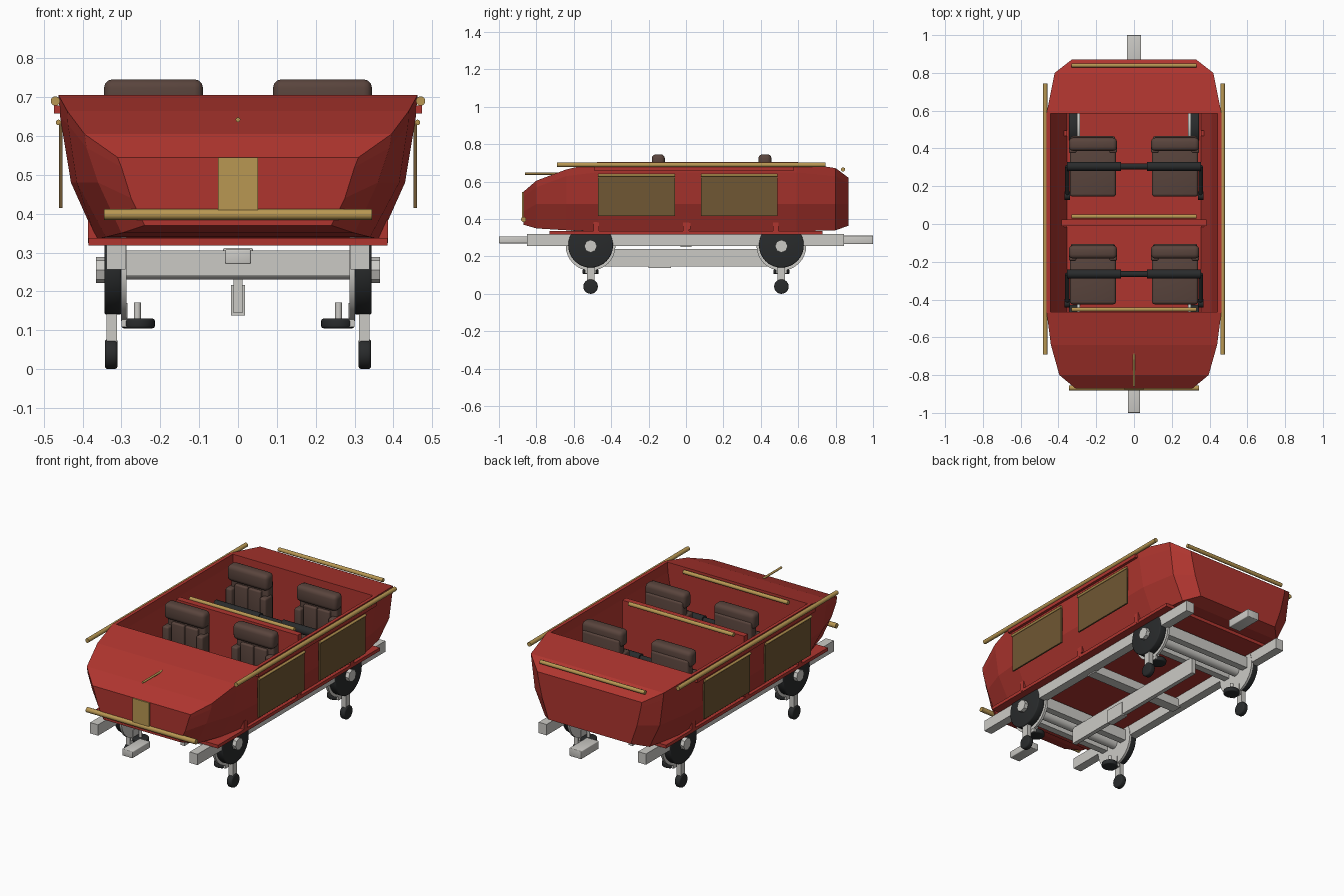
import bpy, bmesh, math
from mathutils import Vector

cube = bpy.data.objects.get("Cube")
if cube:
    bpy.data.objects.remove(cube, do_unlink=True)


def material(name, color):
    m = bpy.data.materials.new(name)
    m.use_nodes = True
    m.diffuse_color = (*color, 1)
    m.node_tree.nodes["Principled BSDF"].inputs["Base Color"].default_value = (*color, 1)
    return m


RED = material("red_paint", (0.43, 0.036, 0.028))
GOLD = material("gold_trim", (0.48, 0.31, 0.085))
BRONZE = material("bronze_panel", (0.16, 0.095, 0.033))
BROWN = material("brown_leather", (0.10, 0.058, 0.046))
BLACK = material("black_rubber", (0.022, 0.024, 0.025))
GREY = material("grey_steel", (0.60, 0.59, 0.56))


def finish(name, bm, mat, smooth=False):
    bmesh.ops.recalc_face_normals(bm, faces=bm.faces)
    mesh = bpy.data.meshes.new(name)
    bm.to_mesh(mesh)
    bm.free()
    ob = bpy.data.objects.new(name, mesh)
    bpy.context.collection.objects.link(ob)
    mesh.materials.append(mat)
    if smooth:
        bpy.ops.object.select_all(action='DESELECT')
        bpy.context.view_layer.objects.active = ob
        ob.select_set(True)
        bpy.ops.object.shade_smooth_by_angle(angle=math.radians(35))
    return ob


def box(name, x, y, z, mat, bevel=0):
    """Box from (low, high) ranges."""
    bm = bmesh.new()
    bmesh.ops.create_cube(bm, size=1)
    for v in bm.verts:
        v.co = [r[0] + (c + 0.5) * (r[1] - r[0]) for r, c in zip((x, y, z), v.co)]
    if bevel:
        bmesh.ops.bevel(bm, geom=bm.edges[:], offset=bevel, segments=3, profile=0.5, affect='EDGES')
    return finish(name, bm, mat, bevel > 0)


def rod(name, a, b, r, mat, sides=20, bevel=0):
    """Cylinder between two points."""
    a, b = Vector(a), Vector(b)
    bm = bmesh.new()
    bmesh.ops.create_cone(bm, cap_ends=True, segments=sides, radius1=r, radius2=r, depth=(b - a).length)
    if bevel:
        rims = [e for e in bm.edges if abs(e.verts[0].co.z - e.verts[1].co.z) < 1e-5]
        bmesh.ops.bevel(bm, geom=rims, offset=bevel, segments=3, profile=0.5, affect='EDGES')
    turn = (b - a).to_track_quat('Z', 'Y')
    for v in bm.verts:
        v.co = turn @ v.co + (a + b) / 2
    return finish(name, bm, mat, True)


def loft(name, sections, mat):
    """Closed symmetric body through half sections listed bottom to top."""
    bm = bmesh.new()
    rings = []
    for y, half in sections:
        pts = half + [(-x, z) for x, z in reversed(half)]
        rings.append([bm.verts.new((x, y, z)) for x, z in pts])
    n = len(rings[0])
    for p, q in zip(rings, rings[1:]):
        for i in range(n):
            bm.faces.new((p[i], p[(i + 1) % n], q[(i + 1) % n], q[i]))
    bm.faces.new(rings[0])
    bm.faces.new(rings[-1])
    return finish(name, bm, mat)


# Hull with hollow cockpit
middle = [(0.365, 0.335), (0.43, 0.48), (0.458, 0.65), (0.462, 0.705)]
hull = loft("hull", [
    (-0.87, [(0.24, 0.37), (0.275, 0.44), (0.30, 0.52), (0.31, 0.545)]),
    (-0.80, [(0.30, 0.35), (0.36, 0.48), (0.39, 0.57), (0.395, 0.605)]),
    (-0.64, [(0.34, 0.34), (0.415, 0.48), (0.438, 0.63), (0.44, 0.665)]),
    (-0.47, middle),
    (0.59, middle),
    (0.80, [(0.33, 0.34), (0.395, 0.48), (0.415, 0.63), (0.42, 0.672)]),
    (0.87, [(0.26, 0.365), (0.30, 0.48), (0.325, 0.59), (0.33, 0.62)]),
], RED)
inner = [(0.355, 0.347), (0.41, 0.48), (0.44, 0.65), (0.445, 0.75)]
cutter = loft("cockpit_cutter", [(-0.465, inner), (0.585, inner)], RED)
cutter.hide_render = True
cut = hull.modifiers.new("cockpit", 'BOOLEAN')
cut.operation = 'DIFFERENCE'
cut.solver = 'EXACT'
cut.object = cutter
bpy.context.view_layer.objects.active = hull
bpy.ops.object.modifier_apply(modifier=cut.name)
bpy.data.objects.remove(cutter, do_unlink=True)

# Divider, base ledge and cross trim
box("divider_wall", (-0.385, 0.385), (-0.01, 0.025), (0.345, 0.69), RED)
box("base_ledge", (-0.385, 0.385), (-0.73, 0.73), (0.318, 0.337), RED)
for name, y, z in (("divider_bar", 0.04, 0.69), ("dashboard_bar", -0.452, 0.685), ("rear_bar", 0.84, 0.665)):
    rod(name, (-0.33, y, z), (0.33, y, z), 0.011, GOLD)
rod("front_bumper", (-0.345, -0.868, 0.398), (0.345, -0.868, 0.398), 0.014, GOLD)
box("nose_plate", (-0.052, 0.052), (-0.877, -0.868), (0.41, 0.545), GOLD)
rod("hood_ornament", (0, -0.86, 0.642), (0, -0.68, 0.642), 0.006, GOLD)

# Chassis spine and couplers
box("spine_beam", (-0.012, 0.012), (-0.50, 0.50), (0.145, 0.24), GREY)
box("brake_box", (-0.018, 0.018), (-0.20, -0.08), (0.138, 0.217), GREY)
box("front_coupler", (-0.033, 0.033), (-1.0, -0.84), (0.27, 0.308), GREY, 0.004)
box("rear_coupler", (-0.038, 0.038), (0.84, 1.0), (0.266, 0.312), GREY, 0.004)
box("middle_crossbeam", (-0.30, 0.30), (-0.03, 0.03), (0.25, 0.30), GREY)
for y in (-0.51, 0.51):
    rod("axle", (-0.34, y, 0.258), (0.34, y, 0.258), 0.028, GREY)
    for d in (-0.075, 0.075):
        box("axle_crossbeam", (-0.30, 0.30), (y + d - 0.02, y + d + 0.02), (0.24, 0.305), GREY)


def span(s, a, b):
    return tuple(sorted((s * a, s * b)))


for s in (-1, 1):
    # Side trim, hanging panels and brackets
    rod("side_rail", (s * 0.47, -0.69, 0.69), (s * 0.47, 0.745, 0.69), 0.012, GOLD)
    box("side_strip", span(s, 0.445, 0.474), (-0.49, 0.575), (0.658, 0.678), RED)
    for y0, y1 in ((-0.47, -0.06), (0.08, 0.49)):
        box("side_panel", span(s, 0.452, 0.461), (y0, y1), (0.415, 0.632), BRONZE)
        rod("panel_rod", (s * 0.462, y0, 0.635), (s * 0.462, y1, 0.635), 0.007, GOLD)
    for y in (-0.48, 0, 0.48):
        box("hull_bracket", span(s, 0.355, 0.386), (y - 0.015, y + 0.015), (0.325, 0.385), RED)
    box("chassis_rail", span(s, 0.289, 0.339), (-0.85, 0.845), (0.257, 0.319), GREY)

    # Wheel sets
    for y in (-0.51, 0.51):
        rod("road_wheel", (s * 0.30, y, 0.26), (s * 0.344, y, 0.26), 0.12, BLACK, 32, 0.006)
        rod("wheel_hub", (s * 0.34, y, 0.255), (s * 0.366, y, 0.255), 0.034, GREY, 8)
        rod("wheel_plate", (s * 0.287, y, 0.257), (s * 0.301, y, 0.257), 0.133, GREY, 32)
        box("lower_post", span(s, 0.312, 0.338), (y - 0.02, y + 0.02), (0.05, 0.16), GREY)
        rod("lower_wheel", (s * 0.31, y, 0.039), (s * 0.343, y, 0.039), 0.039, BLACK, 24, 0.008)
        box("guide_arm", span(s, 0.285, 0.30), (y - 0.03, y + 0.03), (0.108, 0.17), GREY)
        rod("guide_wheel", (s * 0.257, y, 0.105), (s * 0.257, y, 0.13), 0.043, BLACK, 24, 0.006)
        rod("guide_pin", (s * 0.259, y, 0.125), (s * 0.259, y, 0.172), 0.009, GREY)

    # Seats and lap bars, one row per bench
    for y in (-0.145, 0.425):
        box("seat_cushion", span(s, 0.095, 0.34), (y - 0.28, y + 0.02), (0.345, 0.475), BROWN, 0.015)
        box("seat_back", span(s, 0.10, 0.335), (y - 0.015, y + 0.04), (0.40, 0.70), BROWN, 0.012)
        box("headrest", span(s, 0.09, 0.345), (y - 0.038, y + 0.032), (0.655, 0.746), BROWN, 0.022)
        for x in (0.09, 0.305):
            box("back_bolster", span(s, x, x + 0.04), (y - 0.05, y + 0.02), (0.45, 0.62), BROWN, 0.01)
        for x in (0.135, 0.22):
            box("back_pad", span(s, x, x + 0.08), (y - 0.032, y + 0.02), (0.46, 0.645), BROWN, 0.008)
        rod("lap_bar_pad", (s * 0.07, y - 0.12, 0.55), (s * 0.355, y - 0.12, 0.55), 0.024, BLACK)
        rod("lap_bar_arm", (s * 0.353, y - 0.28, 0.43), (s * 0.353, y - 0.12, 0.55), 0.012, BLACK)
        rod("lap_bar_pivot", (s * 0.338, y - 0.275, 0.43), (s * 0.368, y - 0.275, 0.43), 0.022, BLACK)

for y in (-0.145, 0.425):
    rod("lap_bar_link", (-0.08, y - 0.12, 0.55), (0.08, y - 0.12, 0.55), 0.016, BLACK)
